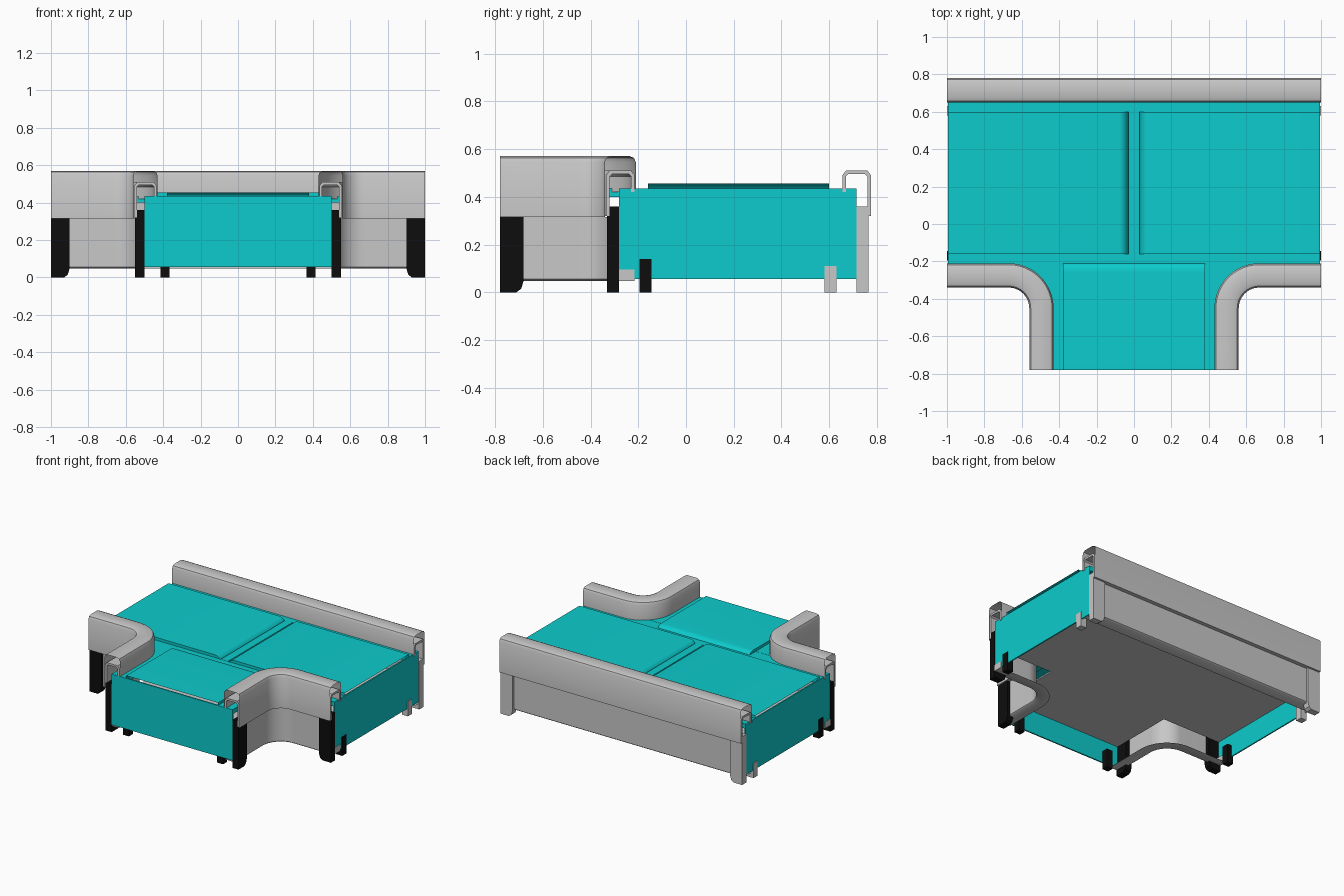
import bpy, bmesh, math
from mathutils import Vector

if "Cube" in bpy.data.objects:
    bpy.data.objects.remove(bpy.data.objects["Cube"])


def material(name, rgb):
    m = bpy.data.materials.new(name)
    m.use_nodes = True
    m.diffuse_color = (*rgb, 1)
    m.node_tree.nodes["Principled BSDF"].inputs["Base Color"].default_value = (*rgb, 1)
    return m


TEAL = material("teal", (0.004, 0.6, 0.61))
GREY = material("light grey", (0.57, 0.575, 0.57))
BLACK = material("black", (0.004, 0.004, 0.004))


def finish(name, bm, mat, mirror=False, smooth=False):
    me = bpy.data.meshes.new(name)
    bm.to_mesh(me)
    bm.free()
    ob = bpy.data.objects.new(name, me)
    bpy.context.collection.objects.link(ob)
    me.materials.append(mat)
    if mirror:
        ob.modifiers.new("mirror", "MIRROR").use_mirror_merge = False
    if smooth:
        bpy.ops.object.select_all(action="DESELECT")
        ob.select_set(True)
        bpy.context.view_layer.objects.active = ob
        bpy.ops.object.shade_smooth_by_angle(angle=math.radians(40))


def prism(name, outline, depth, mat, mirror=False, smooth=False, open_sides=()):
    """Extrude a 3D outline along a vector; drop faces that face an open side."""
    bm = bmesh.new()
    face = bm.faces.new([bm.verts.new(p) for p in outline])
    new = bmesh.ops.extrude_face_region(bm, geom=[face])["geom"]
    bmesh.ops.translate(bm, vec=depth, verts=[g for g in new if isinstance(g, bmesh.types.BMVert)])
    bmesh.ops.recalc_face_normals(bm, faces=bm.faces)
    gone = [f for f in bm.faces if any(f.normal.dot(Vector(d)) > 0.99 for d in open_sides)]
    bmesh.ops.delete(bm, geom=gone, context="FACES")
    finish(name, bm, mat, mirror, smooth)


def box(name, x, y, z, mat, mirror=False):
    base = [(x[0], y[0], z[0]), (x[1], y[0], z[0]), (x[1], y[1], z[0]), (x[0], y[1], z[0])]
    prism(name, base, (0, 0, z[1] - z[0]), mat, mirror)


def sweep(name, profile, path, mat, closed=False, mirror=False):
    """Sweep a (depth, height) profile along path stations (x, y, inward x, inward y)."""
    bm = bmesh.new()
    rows = [[bm.verts.new((x + d * nx, y + d * ny, z)) for d, z in profile]
            for x, y, nx, ny in path]
    n = len(profile)
    for a, b in zip(rows, rows[1:]):
        for i in range(n if closed else n - 1):
            j = (i + 1) % n
            bm.faces.new((a[i], b[i], b[j], a[j]))
    if closed:
        bm.faces.new(rows[0])
        bm.faces.new(rows[-1][::-1])
    bmesh.ops.recalc_face_normals(bm, faces=bm.faces)
    # An open sheet must face outward: its first station's outermost face shows the way
    if not closed:
        inward = Vector((path[0][2], path[0][3], 0))
        outer = min(rows[0], key=lambda v: (v.co.dot(inward), v.co.z))
        side = max(outer.link_faces, key=lambda f: abs(f.normal.dot(inward)))
        if side.normal.dot(inward) > 0:
            bmesh.ops.reverse_faces(bm, faces=bm.faces)
    finish(name, bm, mat, mirror, True)


# Teal body: flat deck strips around the belts
DECK = (0.40, 0.435)
box("deck_back", (-0.995, 0.995), (0.6, 0.715), DECK, TEAL)
box("deck_front", (-0.995, 0.995), (-0.28, -0.16), (0.40, 0.434), TEAL)
box("deck_centre", (-0.03, 0.03), (-0.16, 0.6), DECK, TEAL)
box("deck_branch_side", (0.38, 0.5), (-0.775, -0.28), DECK, TEAL, True)

# End plates and floor panel
box("end_plate", (0.985, 0.995), (-0.28, 0.715), (0.055, 0.435), TEAL, True)
box("branch_end_plate", (-0.5, 0.5), (-0.78, -0.77), (0.055, 0.435), TEAL)
box("floor_panel", (-0.985, 0.985), (-0.28, 0.715), (0.225, 0.235), GREY)
box("branch_floor_panel", (-0.5, 0.5), (-0.77, -0.28), (0.225, 0.235), GREY)


# Belts: flat sheet rolling down at the inner end, open at the outer end
def belt_profile(outer, inner, low):
    s = 1 if inner > outer else -1
    roll = [(inner - s * 0.05 + s * 0.05 * math.sin(a), low + (0.455 - low) * math.cos(a))
            for a in [math.pi / 2 * i / 8 for i in range(9)]]
    return [(outer, low), (outer, 0.455)] + roll


prism("main_belt", [(x, -0.16, z) for x, z in belt_profile(0.995, 0.03, 0.40)], (0, 0.76, 0),
      TEAL, True, True, [(1, 0, 0), (0, 0, -1)])
prism("branch_belt", [(-0.38, y, z) for y, z in belt_profile(-0.78, -0.21, 0.43)], (0.76, 0, 0),
      TEAL, False, True, [(0, -1, 0), (0, 0, -1)])

# Guard paths: a straight back run, and a curved run at each front corner
back_path = [(1, 0.78, 0, -1), (-1, 0.78, 0, -1)]
corner_path = [(1, -0.34, 0, 1)]
for i in range(13):
    a = math.pi / 2 * (1 + i / 12)
    c, s = math.cos(a), math.sin(a)
    corner_path.append((0.67 + 0.11 * c, -0.45 + 0.11 * s, c, s))
corner_path.append((0.56, -0.78, -1, 0))

# Guard cross-sections: thin outer cover, hooked inner rail, lower wall
cover = [(0.13, 0.42), (0.13, 0.545), (0.122, 0.563), (0.105, 0.57), (0.025, 0.57),
         (0.008, 0.563), (0, 0.545), (0, 0.315), (0.03, 0.315)]
hook = [(0.005, 0.32), (0.005, 0.49), (0.02, 0.51), (0.11, 0.51), (0.125, 0.49), (0.125, 0.42),
        (0.11, 0.42), (0.11, 0.485), (0.1, 0.495), (0.03, 0.495), (0.02, 0.485), (0.02, 0.32)]
wall = [(0.03, 0.315), (0.03, 0.055), (0.04, 0.047), (0.12, 0.047)]

for label, path, mirrored in (("back", back_path, False), ("corner", corner_path, True)):
    sweep(label + "_guard_cover", cover, path, GREY, False, mirrored)
    sweep(label + "_guard_hook", hook, path, GREY, True, mirrored)
    sweep(label + "_guard_wall", wall, path, GREY, False, mirrored)

# Legs: upright with a clipped inner bottom corner, (distance from end, height)
leg = [(0, 0), (0.07, 0), (0.09, 0.015), (0.1, 0.05), (0.1, 0.36), (0, 0.36)]
prism("back_leg", [(1 - t, 0.715, z) for t, z in leg], (0, 0.05, 0), GREY, True)
prism("corner_leg", [(1 - t, -0.33, z) for t, z in leg], (0, 0.05, 0), BLACK, True)
prism("branch_leg", [(0.5, -0.78 + t, z) for t, z in leg], (0.05, 0, 0), BLACK, True)

# Small feet and wall end blocks
box("small_back_foot", (0.95, 1.0), (0.58, 0.63), (0, 0.11), GREY, True)
box("small_front_foot", (0.95, 1.0), (-0.195, -0.145), (0, 0.14), BLACK, True)
box("small_branch_foot", (0.365, 0.415), (-0.769, -0.72), (0, 0.14), BLACK, True)
box("wall_end_block", (0.97, 1.0), (-0.28, -0.215), (0.047, 0.095), GREY, True)
